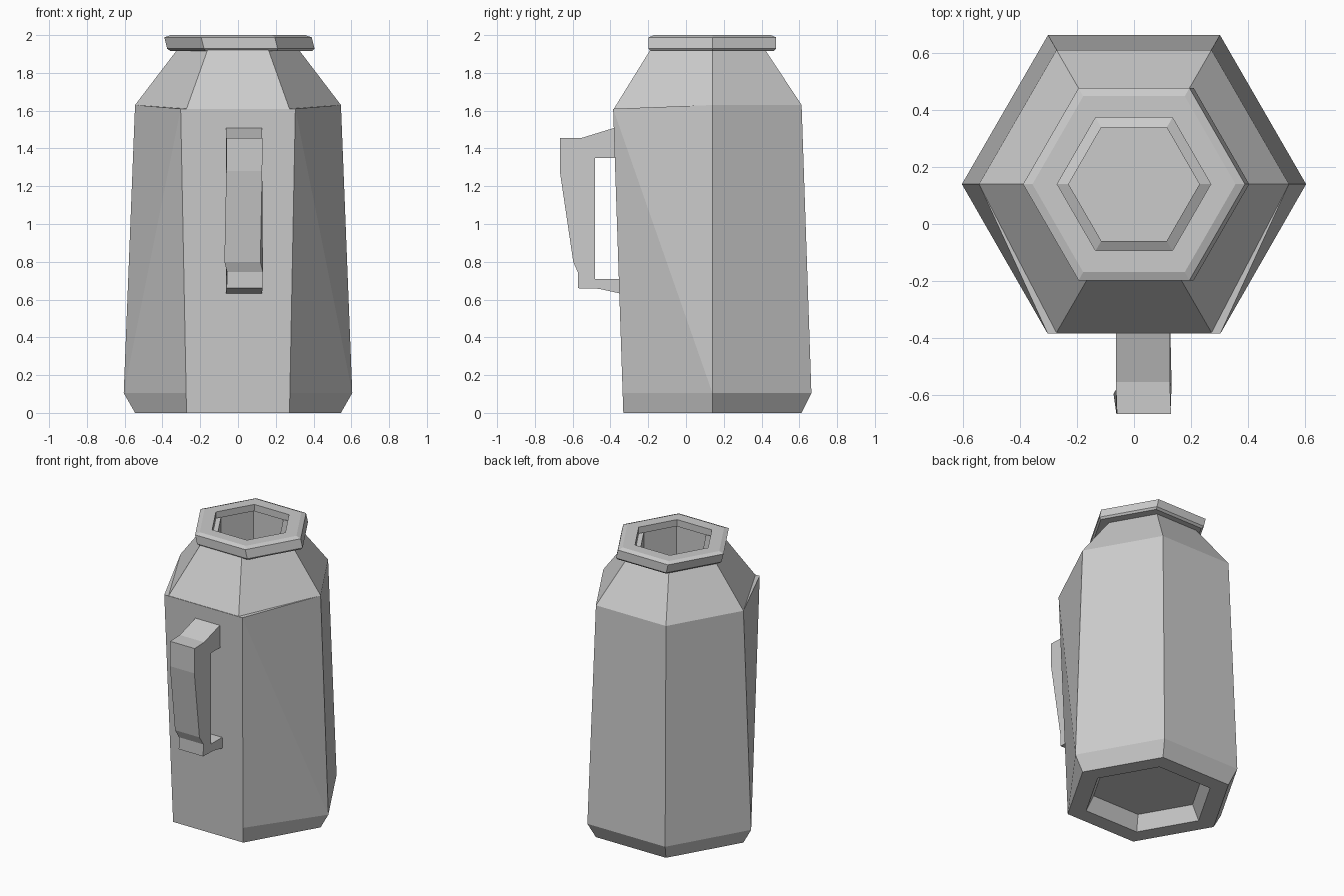
import bpy, bmesh, math
from mathutils import Vector

if "Cube" in bpy.data.objects:
    bpy.data.objects.remove(bpy.data.objects["Cube"])

CY = 0.14  # centre of the hexagonal body along y

grey = bpy.data.materials.new("grey")
grey.diffuse_color = (0.6, 0.6, 0.6, 1)
grey.use_nodes = True
grey.node_tree.nodes["Principled BSDF"].inputs["Base Color"].default_value = grey.diffuse_color


def hexagon(r, z, dx=0.0):
    """Six points, corner 0 on +x; corners 4 and 5 are the front ones."""
    return [Vector((dx + r * math.cos(math.radians(60 * k)),
                    CY + r * math.sin(math.radians(60 * k)), z)) for k in range(6)]


def finish(name, bm):
    bmesh.ops.remove_doubles(bm, verts=bm.verts, dist=0.0005)
    bmesh.ops.recalc_face_normals(bm, faces=bm.faces)
    me = bpy.data.meshes.new(name)
    bm.to_mesh(me)
    bm.free()
    me.materials.append(grey)
    ob = bpy.data.objects.new(name, me)
    bpy.context.collection.objects.link(ob)
    return ob


def loft(name, rings, cap_start=False, cap_end=False, split=()):
    """Skin a stack of hexagons; bands in split get diagonals on the front sides."""
    bm = bmesh.new()
    rv = [[bm.verts.new(p) for p in ring] for ring in rings]
    for i in range(len(rv) - 1):
        a, b = rv[i], rv[i + 1]
        for k in range(6):
            n = (k + 1) % 6
            if i in split and k == 3:
                bm.faces.new((a[k], a[n], b[n]))
                bm.faces.new((a[k], b[n], b[k]))
            elif i in split and k == 5:
                bm.faces.new((a[k], a[n], b[k]))
                bm.faces.new((a[n], b[n], b[k]))
            else:
                bm.faces.new((a[k], a[n], b[n], b[k]))
    if cap_start:
        bm.faces.new(rv[0])
    if cap_end:
        bm.faces.new(rv[-1])
    return finish(name, bm)


# body: recessed base, chamfered at the sides and back, straight front panel
base = hexagon(0.545, 0)
low = hexagon(0.605, 0.105)
top = hexagon(0.545, 1.63)
neck_low = hexagon(0.545, 1.63)
neck_top = hexagon(0.32, 1.925)
for k in (4, 5):
    top[k] = hexagon(0.607, 1.61)[k]
    low[k] = base[k].lerp(top[k], 0.105 / 1.61)
    neck_low[k] += Vector((0, -0.05, -0.02))
    neck_top[k].y -= 0.05
loft("body", [hexagon(0.37, 0.1), hexagon(0.42, 0), base, low, top, neck_low],
     cap_start=True, split=(3,))

# sloping shoulder
loft("shoulder", [neck_low, neck_top])

# slightly skewed rim with a stepped opening and inner well
loft("rim", [hexagon(0.30, 1.915, 0.015), hexagon(0.375, 1.915, 0.018),
             hexagon(0.39, 1.928, 0.015), hexagon(0.39, 1.988),
             hexagon(0.357, 2.0), hexagon(0.27, 2.0), hexagon(0.27, 1.955),
             hexagon(0.23, 1.975), hexagon(0.23, 1.45)], cap_end=True)

# handle: side outline as (y, z, sideways shift), outer and inner edge paired
outer = [(-0.36, 1.515, 0), (-0.555, 1.455, 0), (-0.668, 1.455, 0.004),
         (-0.668, 1.28, 0.002), (-0.597, 0.80, -0.008), (-0.573, 0.745, 0.006),
         (-0.573, 0.66, 0.004), (-0.46, 0.657, 0.004), (-0.33, 0.628, 0)]
inner = [(-0.34, 0.71, 0), (-0.482, 0.71, 0), (-0.482, 1.35, 0), (-0.36, 1.35, 0)]
outline = outer + inner
bm = bmesh.new()
left, right = [[bm.verts.new((x + s, y, z)) for y, z, s in outline] for x in (-0.064, 0.126)]
bm.faces.new(left)
bm.faces.new(right)
for i in range(len(outline)):
    j = (i + 1) % len(outline)
    bm.faces.new((left[i], left[j], right[j], right[i]))
finish("handle", bm)
